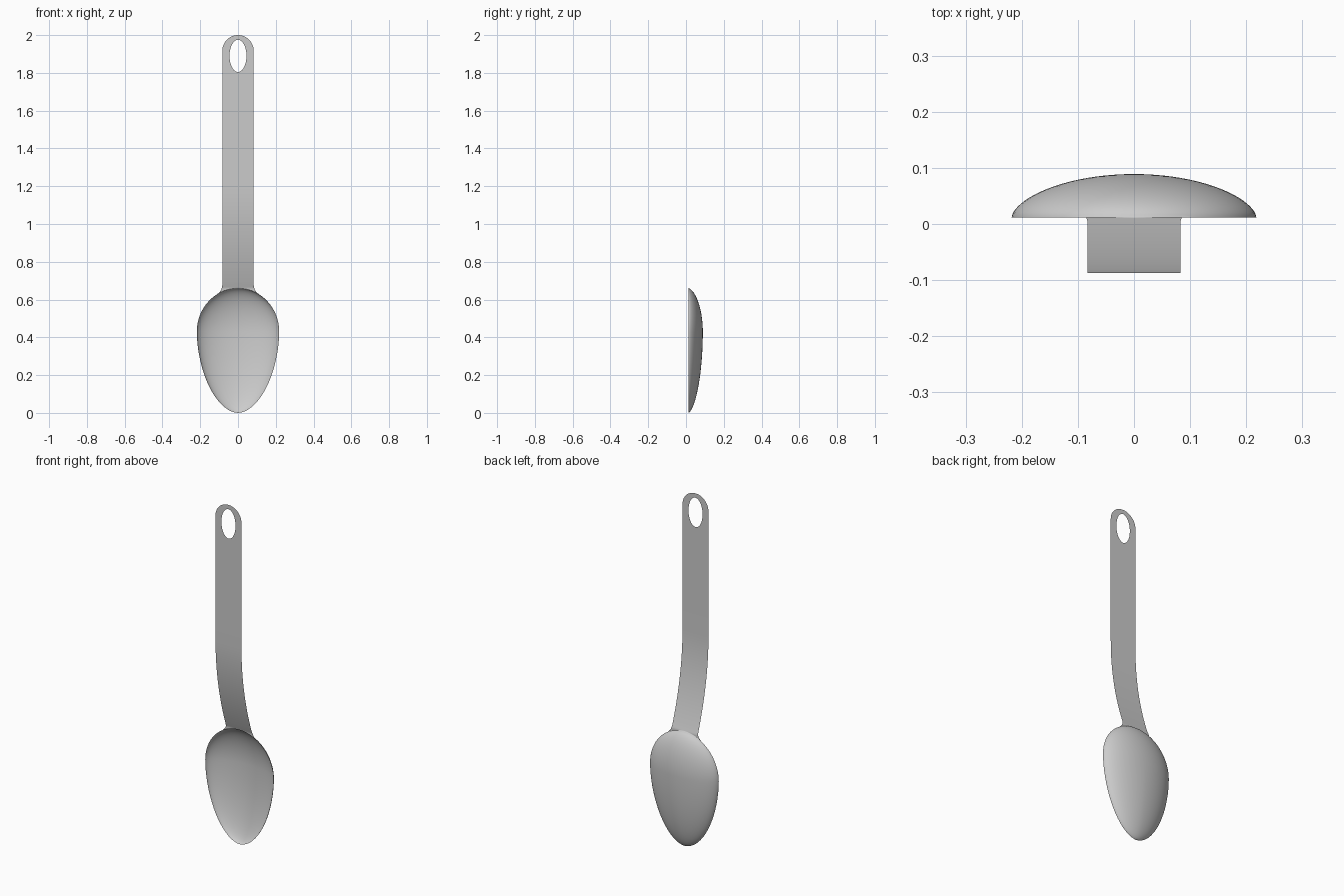
import bpy, bmesh
from math import sin, cos, pi, sqrt, radians

cube = bpy.data.objects.get("Cube")
if cube:
    bpy.data.objects.remove(cube, do_unlink=True)

BOWL_W, BOWL_Z, TOP_H, RIM_Y, DEPTH = 0.218, 0.43, 0.23, 0.012, 0.077
HALF_W, HOLE_Z, HOLE_W, HOLE_H = 0.083, 1.89, 0.045, 0.085
SEGS, RINGS, NECK = 36, 20, 6

bm = bmesh.new()


def loft(rows):
    """Skin a list of point rows with quads."""
    grid = [[bm.verts.new(p) for p in row] for row in rows]
    for a, b in zip(grid, grid[1:]):
        for j in range(len(a) - 1):
            bm.faces.new((a[j], a[j + 1], b[j + 1], b[j]))


def rim(t):
    """Egg outline, from the neck (t = 0) to the tip (t = pi)."""
    if t <= pi / 2:
        return BOWL_W * sin(t), TOP_H * cos(t)
    e = 2 / 1.85
    return BOWL_W * abs(sin(t)) ** e, -BOWL_Z * abs(cos(t)) ** e


def handle_y(z):
    """Straight upper handle that bends back towards the bowl."""
    bend = max(0, (1.2 - z) / 0.54)
    return min(RIM_Y, -0.087 + 0.099 * bend ** 2)


def outer(z):
    """Half width of the handle with its round end."""
    c = 2 - HALF_W
    return HALF_W if z < c else sqrt(max(0, HALF_W ** 2 - (z - c) ** 2))


def inner(z):
    """Half width of the hanging hole."""
    return HOLE_W * sqrt(max(0, 1 - ((z - HOLE_Z) / HOLE_H) ** 2))


# Bowl: half of a dished egg, ring by ring
angles = [pi * j / SEGS for j in range(SEGS + 1)]
bowl = []
for i in range(RINGS + 1):
    r = sin(pi / 2 * i / RINGS)
    y = RIM_Y + DEPTH * max(0, 1 - r * r) ** 0.6
    bowl.append([(rim(t)[0] * r, y, BOWL_Z + rim(t)[1] * r) for t in angles])
loft(bowl)

# Neck: flares from the handle onto the bowl rim
neck = [rim(t) for t in angles[:NECK + 1]]
flare = neck[-1][0]
cols = [x / flare for x, z in neck]
join_z = 0.69
rows = []
for i in range(9):
    s = i / 8
    w = HALF_W + (flare - HALF_W) * (1 - s) ** 3
    row = []
    for f, (x, dz) in zip(cols, neck):
        z = (BOWL_Z + dz) * (1 - s) + join_z * s
        row.append((w * f, handle_y(z), z))
    rows.append(row)

# Handle: bent strip, hanging hole and round end
low, high = HOLE_Z - HOLE_H, HOLE_Z + HOLE_H
heights = [join_z + (1.2 - join_z) * i / 14 for i in range(1, 15)]
heights += [1.5]
heights += [HOLE_Z - HOLE_H * cos(pi * i / 32) for i in range(33)]
heights += [high + (2 - high) * sin(pi / 2 * i / 10) for i in range(1, 11)]
for z in heights:
    a, b = inner(z), outer(z)
    rows.append([(a + (b - a) * f, handle_y(z), z) for f in cols])
loft(rows)

# Weld the half together
bmesh.ops.remove_doubles(bm, verts=bm.verts, dist=0.0002)
bmesh.ops.recalc_face_normals(bm, faces=bm.faces)
mesh = bpy.data.meshes.new("spoon_body")
bm.to_mesh(mesh)
bm.free()
spoon = bpy.data.objects.new("spoon_body", mesh)
bpy.context.collection.objects.link(spoon)

mirror = spoon.modifiers.new("Mirror", 'MIRROR')
mirror.use_axis = (True, False, False)
mirror.merge_threshold = 0.0005

# Plain grey metal
metal = bpy.data.materials.new("grey_metal")
metal.use_nodes = True
grey = (0.6, 0.6, 0.6, 1)
metal.diffuse_color = grey
metal.node_tree.nodes["Principled BSDF"].inputs["Base Color"].default_value = grey
mesh.materials.append(metal)

bpy.context.view_layer.objects.active = spoon
spoon.select_set(True)
bpy.ops.object.shade_smooth_by_angle(angle=radians(100))
